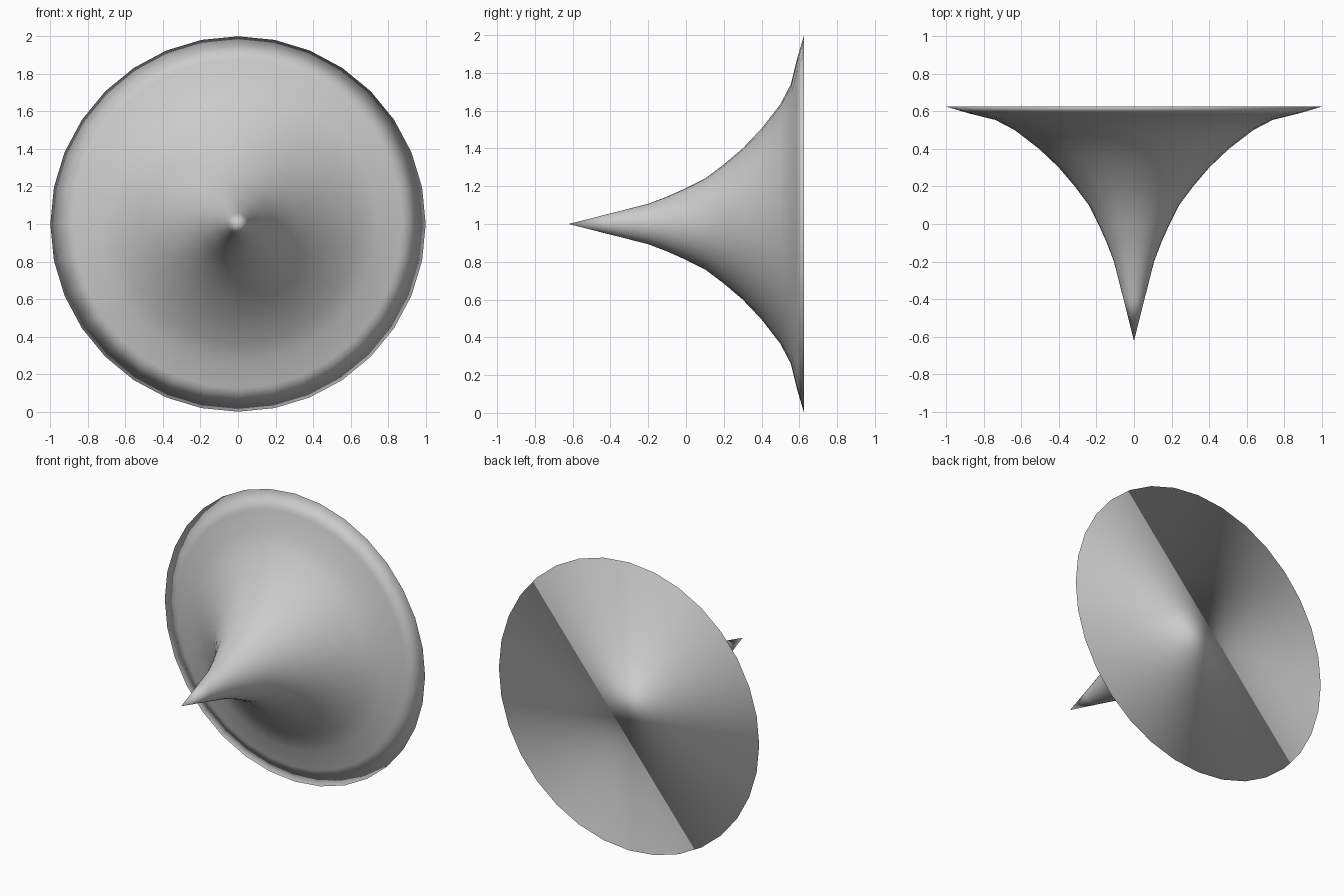
import bpy, bmesh, math

if "Cube" in bpy.data.objects:
    bpy.data.objects.remove(bpy.data.objects["Cube"])

SIDES = 32
# (y, radius) along the flared horn, from the tip to the rim
PROFILE = [(-0.4, 0.056), (-0.2, 0.107), (-0.1, 0.145), (0.0, 0.19), (0.1, 0.24),
           (0.2, 0.315), (0.3, 0.40), (0.4, 0.505), (0.5, 0.635), (0.555, 0.74),
           (0.588, 0.875), (0.625, 1.0)]

bm = bmesh.new()


def ring(y, r):
    return [bm.verts.new((r * math.cos(2 * math.pi * i / SIDES), y,
                          1 + r * math.sin(2 * math.pi * i / SIDES)))
            for i in range(SIDES)]


# pointed tip and flared wall
tip = bm.verts.new((0, -0.622, 1))
rings = [ring(y, r) for y, r in PROFILE]
for i in range(SIDES):
    j = (i + 1) % SIDES
    bm.faces.new((tip, rings[0][i], rings[0][j]))
    for a, b in zip(rings, rings[1:]):
        bm.faces.new((a[i], b[i], b[j], a[j]))

# flat back cap, smoothed across the rim like the wall
bm.faces.new(rings[-1])
bmesh.ops.recalc_face_normals(bm, faces=bm.faces)
for f in bm.faces:
    f.smooth = True

mesh = bpy.data.meshes.new("flared_cone")
bm.to_mesh(mesh)
bm.free()
bpy.context.collection.objects.link(bpy.data.objects.new("flared_cone", mesh))
